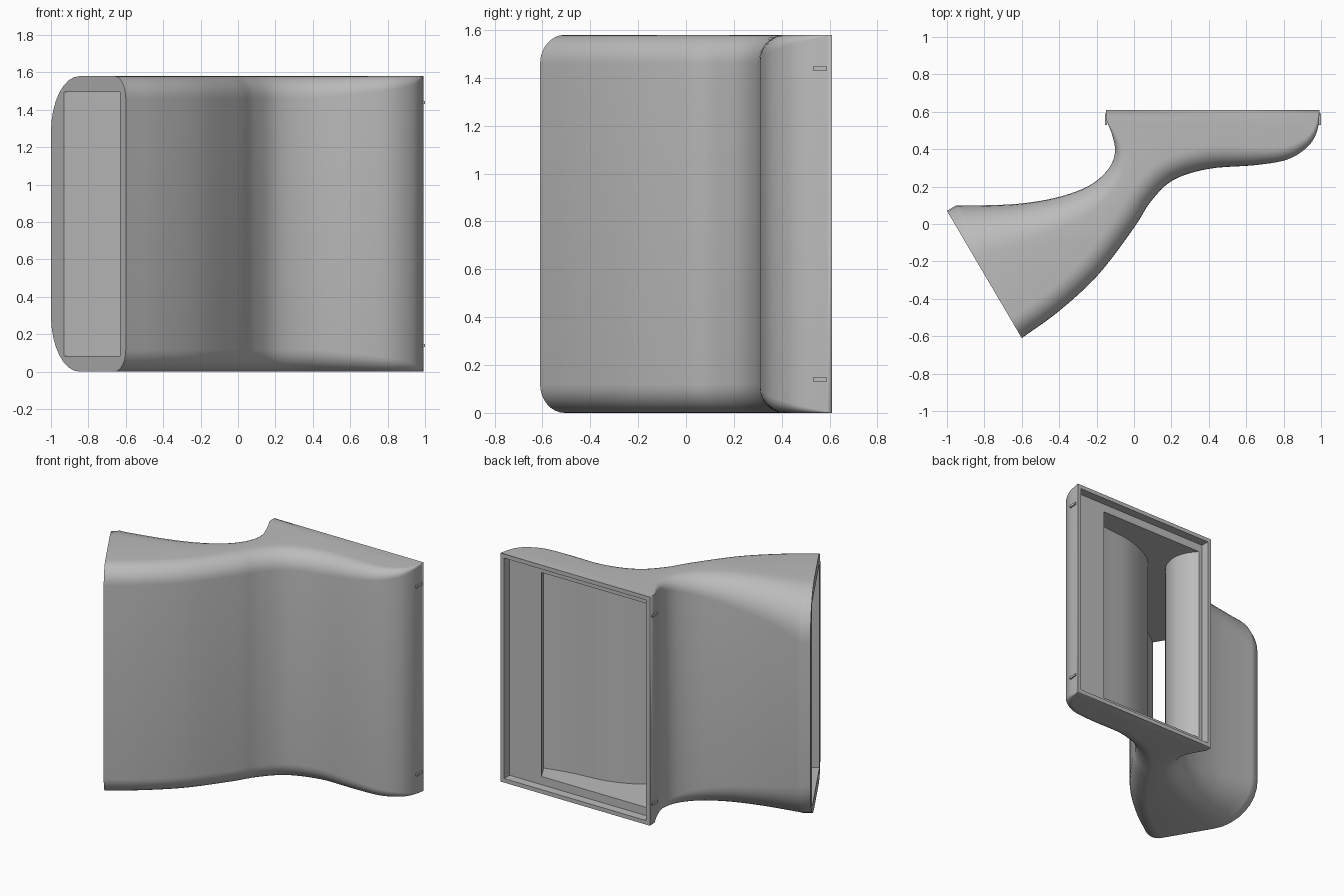
import bpy, bmesh, math
from mathutils import Vector

if "Cube" in bpy.data.objects:
    bpy.data.objects.remove(bpy.data.objects["Cube"])

H = 1.58          # overall height
LIP = 0.085       # floor and ceiling thickness of the passage
REAR = 0.61       # plane of the rear flange

grey = bpy.data.materials.new("plain grey")
grey.use_nodes = True
colour = (0.5, 0.5, 0.5, 1)
grey.diffuse_color = colour
grey.node_tree.nodes["Principled BSDF"].inputs["Base Color"].default_value = colour


def spline(points, steps=6):
    """Smooth curve through plan points."""
    p = [Vector(q) for q in points]
    p = [2 * p[0] - p[1]] + p + [2 * p[-1] - p[-2]]
    out = []
    for a, b, c, d in zip(p, p[1:], p[2:], p[3:]):
        for i in range(steps):
            t = i / steps
            out.append(0.5 * (2 * b + (c - a) * t + (2 * a - 5 * b + 4 * c - d) * t * t
                              + (3 * b - a - 3 * c + d) * t ** 3))
    return out + [p[-2]]


def finish(bm, name):
    bmesh.ops.remove_doubles(bm, verts=bm.verts, dist=0.0005)
    bmesh.ops.recalc_face_normals(bm, faces=bm.faces)
    mesh = bpy.data.meshes.new(name)
    bm.to_mesh(mesh)
    bm.free()
    mesh.materials.append(grey)
    obj = bpy.data.objects.new(name, mesh)
    bpy.context.collection.objects.link(obj)
    bpy.ops.object.select_all(action='DESELECT')
    obj.select_set(True)
    bpy.context.view_layer.objects.active = obj
    bpy.ops.object.shade_smooth_by_angle(angle=math.radians(32))
    return obj


# Plan curves of the walls, from the angled mouth to the rear flange
long_side = spline([(-.6, -.61), (-.4, -.465), (-.19, -.27), (0, -.02), (.09, .12), (.21, .235),
                    (.4, .295), (.65, .315), (.82, .345), (.93, .415), (.98, .5), (.993, .61)])
short_side = [Vector((-1, .07))] + spline(
    [(-.95, .1), (-.8, .1), (-.6, .11), (-.4, .145), (-.24, .205), (-.14, .29),
     (-.102, .38), (-.115, .47), (-.15, .56)]) + [Vector((-.15, REAR))]
inner_long = spline([(-.63, -.559), (-.45, -.42), (-.25, -.22), (-.07, .03), (.03, .18),
                     (.15, .29), (.35, .37), (.6, .4), (.78, .44)]) + [Vector((.72, .55))]
inner_short = spline([(-.93, -.049), (-.6, .02), (-.38, .065), (-.18, .14), (-.06, .25),
                      (-.02, .38), (-.045, .48), (-.095, .55)])
mouth = (short_side[0] - long_side[0]).normalized()


def wall(bm, path, radius, side, steps=8):
    """Wall columns along a path, filleted at the top and bottom."""
    columns = []
    last = len(path) - 1
    for i, p in enumerate(path):
        t = i / last
        d = (path[min(i + 1, last)] - path[max(i - 1, 0)]).normalized()
        blend = min(1, t * 4)
        inward = (Vector((-d.y, d.x)) * side * blend + mouth * side * (1 - blend)).normalized()
        r = radius(t)
        arc = [(r * (1 - math.cos(a)), r * (1 - math.sin(a)))
               for a in (math.pi / 2 * k / steps for k in range(steps + 1))]
        profile = [(w, z) for w, z in reversed(arc)] + [(w, H - z) for w, z in arc]
        columns.append([bm.verts.new((*(p + inward * w), z)) for w, z in profile])
    return columns


def skin(bm, columns):
    for c, d in zip(columns, columns[1:]):
        for k in range(len(c) - 1):
            bm.faces.new((c[k], d[k], d[k + 1], c[k + 1]))


def caps(bm, left, right):
    for k in (0, -1):
        bm.faces.new([c[k] for c in left] + [c[k] for c in reversed(right)])


# Duct: filleted shell and square passage
bm = bmesh.new()
outer = [wall(bm, long_side, lambda t: .12 * min(1, (1 - t) / .45), 1),
         wall(bm, short_side, lambda t: .3 * (1 - t) ** 1.3, -1)]
inner = [[[bm.verts.new((*p, z)) for z in (LIP, H - LIP)] for p in path]
         for path in (inner_long, inner_short)]
for pair in (outer, inner):
    for columns in pair:
        skin(bm, columns)
    caps(bm, *pair)


# Rear flange: rim, recess and frame around the opening
def rectangle(x0, x1, inset, y):
    return [bm.verts.new(c) for c in ((x0, y, inset), (x1, y, inset),
                                      (x1, y, H - inset), (x0, y, H - inset))]


rings = [rectangle(-.15, .993, 0, REAR), rectangle(-.122, .965, .028, REAR),
         rectangle(-.122, .965, .028, .55), rectangle(-.095, .72, LIP, .55)]
for a, b in zip(rings, rings[1:]):
    for k in range(4):
        n = (k + 1) % 4
        bm.faces.new((a[k], a[n], b[n], b[k]))

# Flat rim around the angled mouth
bmesh.ops.remove_doubles(bm, verts=bm.verts, dist=0.0005)
normal = Vector((mouth.y, -mouth.x))
on_mouth = lambda v: abs((v.co.xy - long_side[0]).dot(normal)) < 0.004
rim = [e for e in bm.edges if e.is_boundary and all(on_mouth(v) for v in e.verts)]
bmesh.ops.triangle_fill(bm, edges=rim, use_beauty=True)
finish(bm, "duct")

# Small snap ridges on both ends of the flange
for end, x in (("left", .993), ("right", -.15)):
    for level, z in (("lower", .14), ("upper", H - .14)):
        bm = bmesh.new()
        bmesh.ops.create_cube(bm, size=1)
        for v in bm.verts:
            v.co = Vector((x + v.co.x * .012, .56 + v.co.y * .06, z + v.co.z * .016))
        finish(bm, f"{level}_{end}_ridge")
